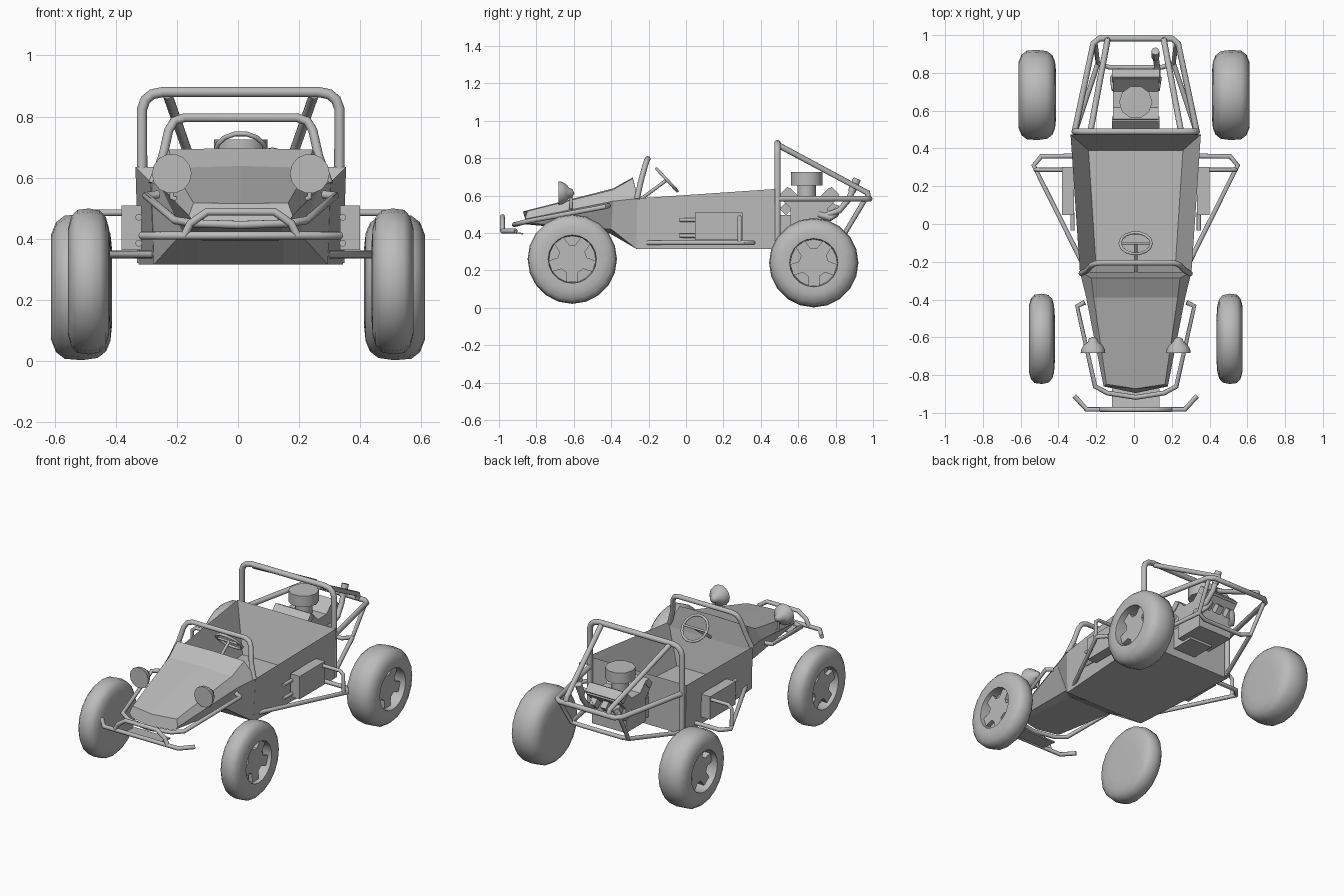
import bpy, bmesh, math
from mathutils import Matrix, Vector

cube = bpy.data.objects.get("Cube")
if cube:
    bpy.data.objects.remove(cube)

grey = bpy.data.materials.new("plain_grey")
grey.use_nodes = True
COLOUR = (0.5, 0.5, 0.5, 1)
grey.diffuse_color = COLOUR
grey.node_tree.nodes["Principled BSDF"].inputs["Base Color"].default_value = COLOUR
smooth_parts = []
BODY_X = 0.009  # the body sits slightly left of the rear track's centre


def add(name, bm, smooth=False):
    bmesh.ops.recalc_face_normals(bm, faces=bm.faces)
    bm.transform(Matrix.Translation((BODY_X, 0, 0)))
    mesh = bpy.data.meshes.new(name)
    bm.to_mesh(mesh)
    bm.free()
    mesh.materials.append(grey)
    ob = bpy.data.objects.new(name, mesh)
    bpy.context.collection.objects.link(ob)
    if smooth:
        smooth_parts.append(ob)
    return ob


def flip(pts):
    return [(-x, y, z) for x, y, z in pts]


def across(pts):
    """Complete a half path with its mirror image."""
    return pts + flip([p for p in reversed(pts) if p[0] != 0])


def tube(name, pts, r=0.013, closed=False):
    curve = bpy.data.curves.new(name, "CURVE")
    curve.dimensions = "3D"
    curve.bevel_depth, curve.bevel_resolution, curve.use_fill_caps = r, 4, True
    line = curve.splines.new("POLY")
    line.points.add(len(pts) - 1)
    for p, co in zip(line.points, pts):
        p.co = (*co, 1)
    line.use_cyclic_u = closed
    tmp = bpy.data.objects.new(name, curve)
    bpy.context.collection.objects.link(tmp)
    mesh = bpy.data.meshes.new_from_object(
        tmp.evaluated_get(bpy.context.evaluated_depsgraph_get()))
    bpy.data.objects.remove(tmp)
    bm = bmesh.new()
    bm.from_mesh(mesh)
    bpy.data.meshes.remove(mesh)
    bmesh.ops.remove_doubles(bm, verts=bm.verts, dist=0.0002)
    return add(name, bm, True)


def tube_pair(name, pts, r=0.013):
    tube("left_" + name, pts, r)
    tube("right_" + name, flip(pts), r)


def box(name, centre, size, tilt=0):
    bm = bmesh.new()
    bmesh.ops.create_cube(bm, size=1)
    bm.transform(Matrix.Translation(centre) @ Matrix.Rotation(tilt, 4, "X")
                 @ Matrix.Diagonal((*size, 1)))
    return add(name, bm)


def lathe(name, profile, matrix, n=20):
    """Spin (height, radius) pairs about local z."""
    bm = bmesh.new()
    vs = [bm.verts.new((r, 0, h)) for h, r in profile]
    edges = [bm.edges.new(e) for e in zip(vs, vs[1:])]
    bmesh.ops.spin(bm, geom=vs + edges, cent=(0, 0, 0), axis=(0, 0, 1),
                   angle=math.tau, steps=n, use_duplicate=False)
    bmesh.ops.remove_doubles(bm, verts=bm.verts, dist=0.0005)
    bm.transform(matrix)
    return add(name, bm, True)


def loft(name, halves):
    """Skin closed sections, each given by its +x half."""
    bm = bmesh.new()
    rings = [[bm.verts.new(p) for p in across(h)] for h in halves]
    for a, b in zip(rings, rings[1:]):
        for i in range(len(a)):
            j = (i + 1) % len(a)
            bm.faces.new((a[i], a[j], b[j], b[i]))
    bm.faces.new(rings[0])
    bm.faces.new(rings[-1])
    return add(name, bm)


# Wheels: closed domed inside, sunken hub with five spokes outside
TYRE = [(.04, 0), (0, .5), (.03, .74), (.1, .88), (.24, .97), (.5, 1), (.78, .98),
        (.92, .89), (1, .72), (.98, .54), (.55, .52), (.55, 0)]
for side, label in ((1, "left"), (-1, "right")):
    for end, y, z, rad, x0, x1, dx in (("front", -.608, .26, .239, .428, .566, 0),
                                       ("rear", .683, .241, .239, .412, .612, -BODY_X)):
        turn = Matrix.Rotation(math.pi / 2 * side, 4, "Y")
        base = Matrix.Translation((side * x0 + dx, y, z)) @ turn
        w = x1 - x0
        lathe(f"{label}_{end}_wheel", [(t * w, r * rad) for t, r in TYRE], base)
        bm = bmesh.new()
        star = []
        for i in range(5):
            for da, r in ((-.24, .127), (.24, .127), (.42, .078), (.84, .078)):
                a = math.tau * i / 5 + da
                star.append(bm.verts.new((r * math.cos(a), r * math.sin(a), .8 * w)))
        face = bm.faces.new(star)
        out = bmesh.ops.extrude_face_region(bm, geom=[face])
        bmesh.ops.translate(bm, vec=(0, 0, -.2 * w),
                            verts=[v for v in out["geom"] if isinstance(v, bmesh.types.BMVert)])
        bm.transform(base)
        add(f"{label}_{end}_spokes", bm)

# Open tub with sloping inner walls
bm = bmesh.new()
rows = [[bm.verts.new(p) for p in ((a, y0, z0), (b, y1, z1), (-b, y1, z1), (-a, y0, z0))]
        for a, y0, z0, b, y1, z1 in ((.335, .475, .315, .285, -.265, .315),
                                     (.345, .475, .635, .295, -.26, .585),
                                     (.25, .39, .345, .21, -.22, .345))]
for a, b in zip(rows, rows[1:]):
    for i in range(4):
        j = (i + 1) % 4
        bm.faces.new((a[i], a[j], b[j], b[i]))
bm.faces.new(rows[0])
bm.faces.new(rows[2])
add("cockpit_tub", bm)

# Tapering nose with raised cowl and a lip that leans forward
loft("nose", [
    [(0, -.265, .315), (.14, -.265, .315), (.285, -.265, .315), (.295, -.255, .585),
     (.235, -.285, .692), (0, -.285, .697)],
    [(0, -.42, .405), (.14, -.42, .405), (.19, -.40, .42), (.262, -.39, .57),
     (.222, -.39, .632), (0, -.39, .638)],
    [(0, -.895, .45), (.13, -.868, .45), (.155, -.862, .455), (.17, -.86, .475),
     (.155, -.848, .517), (0, -.872, .515)],
])
box("skid_plate", (0, -.93, .402), (.25, .12, .008), -.1)

# Front bumper and side rails of the nose
tube("bumper_bar", across([(.325, -.91, .41), (.26, -.982, .41)]))
tube("bumper_hoop", across([(.185, -.982, .41), (.165, -.982, .45), (.11, -.982, .488)]))
tube("nose_rail", across([(.27, -.415, .545), (.31, -.435, .54), (.215, -.86, .46),
                          (.15, -.895, .45), (0, -.918, .445)]))

# Headlights on stalks
for side, label in ((1, "left"), (-1, "right")):
    aim = Matrix.Translation((side * .226, -.682, .613)) @ Matrix.Rotation(-math.pi / 2, 4, "X")
    lathe(label + "_headlight", [(0, 0), (0, .065), (.02, .062), (.04, .05), (.058, .028),
                                 (.075, .022), (.085, 0)], aim, 14)
tube_pair("lamp_stalk", [(.226, -.615, .61), (.226, -.615, .535), (.19, -.62, .52)], .009)

# Windscreen hoop and steering
tube("windscreen_hoop", across([(.288, -.262, .58), (.255, -.243, .67), (.236, -.22, .755),
                                (.218, -.21, .785), (.185, -.205, .796)]), .015)
centre = Vector((0, -.102, .684))
slope = Vector((0, .68, -.73))
ring = [centre + .083 * (Vector((1, 0, 0)) * math.cos(a) + slope * math.sin(a))
        for a in (math.tau * i / 14 for i in range(14))]
tube("steering_wheel", [tuple(p) for p in ring], .008, True)
tube("steering_spokes", [tuple(ring[0]), tuple(ring[7])], .007)
tube("steering_column", [tuple(centre), (0, -.27, .56)], .009)

# Roll cage
tube("main_roll_hoop", across([(.323, .489, .32), (.323, .489, .825), (.312, .489, .855),
                               (.29, .489, .873), (.255, .489, .88)]), .017)
tube_pair("rear_brace", [(.24, .489, .872), (.15, .97, .615), (.15, .975, .585)], .016)
tube("rear_rail", across([(.323, .489, .583), (.225, .955, .583), (.192, .982, .583)]), .016)
tube("rear_lower_hoop", across([(.215, .96, .583), (.2, .85, .4), (.14, .83, .385)]))
tube_pair("rear_lower_strut", [(.2, .85, .4), (.32, .489, .335)])

# Side bars and panniers
tube_pair("side_bar", [(.32, .36, .348), (.5, .358, .348), (.54, .31, .348), (.28, -.21, .348)])
tube_pair("side_upright", [(.33, .287, .485), (.505, .287, .485), (.53, .287, .465),
                           (.53, .287, .348)], .011)
for side, label in ((1, "left"), (-1, "right")):
    box(label + "_pannier", (side * .358, .175, .436), (.065, .255, .145))
tube_pair("upper_stub", [(.334, -.035, .47), (.334, .06, .47)], .011)
tube_pair("lower_stub", [(.334, -.035, .385), (.334, .06, .385)], .011)

# Engine with two tilted cylinder banks
box("engine_block", (0, .66, .48), (.24, .2, .2))
box("gearbox", (0, .55, .43), (.16, .16, .13))
for sign, label in ((-1, "front"), (1, "rear")):
    tilt = -sign * math.pi / 4
    box(label + "_cylinder_bank", (0, .66 + sign * .085, .57), (.24, .075, .13), tilt)
    box(label + "_valve_cover", (0, .66 + sign * .125, .612), (.25, .06, .04), tilt)
    for i in range(3):
        box(f"{label}_exhaust_port_{i + 1}", (.08 * (i - 1), .66 + sign * .125, .53),
            (.04, .05, .05), tilt)
lathe("carburettor", [(.55, 0), (.55, .05), (.66, .05), (.66, 0)],
      Matrix.Translation((0, .645, 0)), 12)
lathe("air_cleaner", [(.655, 0), (.655, .088), (.725, .088), (.725, 0)],
      Matrix.Translation((0, .645, 0)), 10)

# Exhaust
tube_pair("exhaust_header", [(.11, .71, .5), (.12, .77, .48), (.1, .8, .5), (.08, .81, .54)], .018)
tube("exhaust_collector", [(.115, .74, .49), (.115, .82, .52), (.108, .87, .58),
                           (.104, .9, .65)], .016)
tube("exhaust_tip", [(.104, .885, .62), (.104, .915, .69)], .021)

for ob in bpy.context.selected_objects:
    ob.select_set(False)
for ob in smooth_parts:
    ob.select_set(True)
bpy.context.view_layer.objects.active = smooth_parts[0]
bpy.ops.object.shade_smooth_by_angle(angle=math.radians(48))
